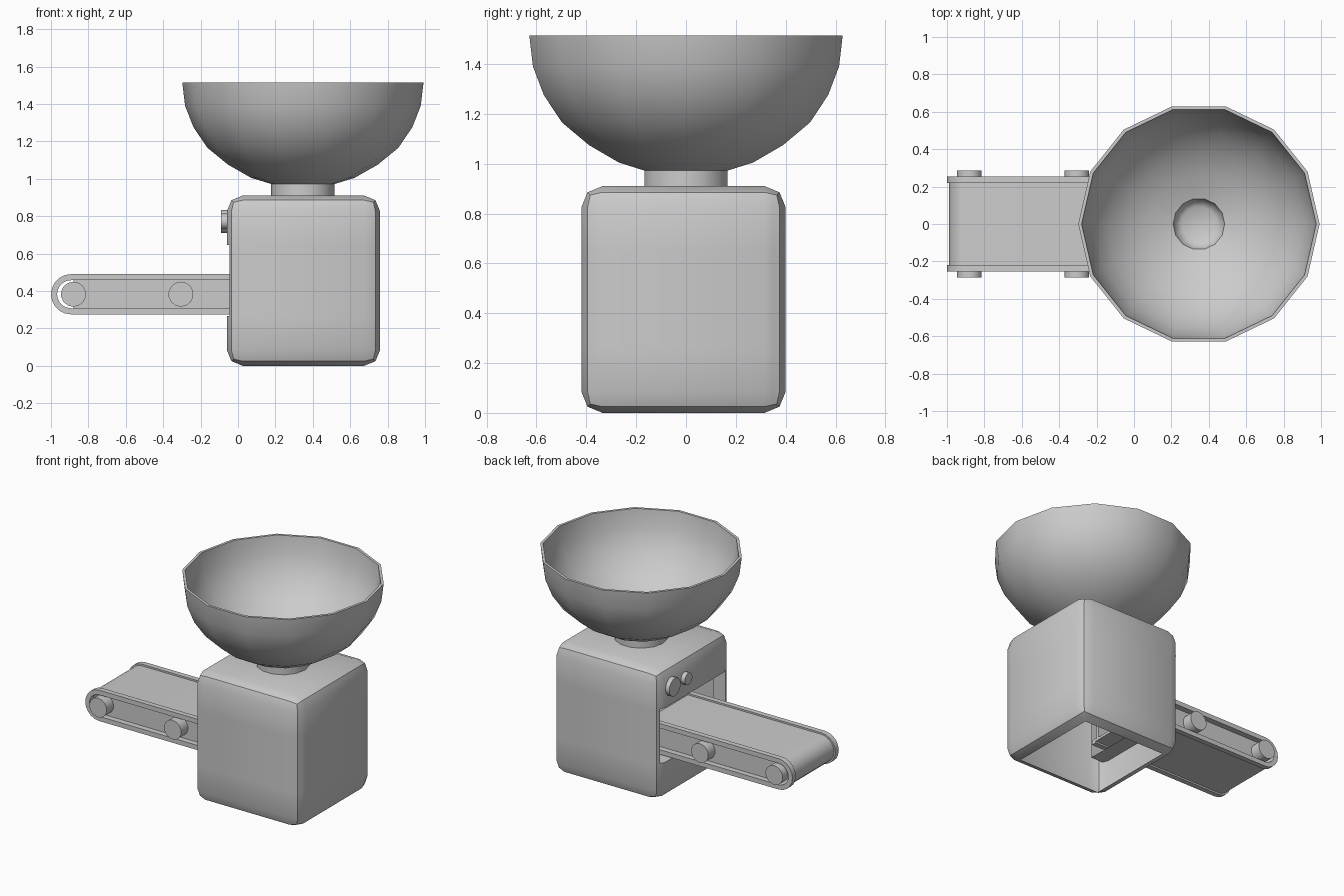
import bpy, bmesh, math
from mathutils import Vector, Matrix

if "Cube" in bpy.data.objects:
    bpy.data.objects.remove(bpy.data.objects["Cube"])


def make_object(name, bm, angle=40):
    mesh = bpy.data.meshes.new(name)
    bmesh.ops.recalc_face_normals(bm, faces=bm.faces)
    bm.to_mesh(mesh)
    bm.free()
    ob = bpy.data.objects.new(name, mesh)
    bpy.context.collection.objects.link(ob)
    bpy.ops.object.select_all(action='DESELECT')
    ob.select_set(True)
    bpy.context.view_layer.objects.active = ob
    bpy.ops.object.shade_smooth_by_angle(angle=math.radians(angle))
    return ob


def box(name, lo, hi):
    bm = bmesh.new()
    bmesh.ops.create_cube(bm, size=1)
    for v in bm.verts:
        v.co = Vector([lo[i] + (v.co[i] + 0.5) * (hi[i] - lo[i]) for i in range(3)])
    return make_object(name, bm)


def cylinder(name, centre, radius, length, axis, sides=14):
    bm = bmesh.new()
    rot = Matrix.Rotation(math.pi / 2, 4, axis)
    bmesh.ops.create_cone(bm, cap_ends=True, segments=sides, radius1=radius, radius2=radius,
                          depth=length, matrix=Matrix.Translation(centre) @ rot)
    return make_object(name, bm)


def lathe(name, profile, centre, sides):
    bm = bmesh.new()
    verts = [bm.verts.new((centre[0] + r, centre[1], z)) for r, z in profile]
    edges = [bm.edges.new(p) for p in zip(verts, verts[1:])]
    bmesh.ops.spin(bm, geom=verts + edges, cent=(*centre, 0), axis=(0, 0, 1),
                   angle=2 * math.pi, steps=sides)
    bmesh.ops.remove_doubles(bm, verts=bm.verts, dist=1e-4)
    return make_object(name, bm, 50)


def u_band(name, outer, inner, y0, y1):
    # U-shaped loop around the end roller, open inside the body
    cx, cz, end, n = -0.8925, 0.3825, 0.14, 10

    def path(r):
        arc = [(cx + r * math.cos(a), cz + r * math.sin(a))
               for a in (math.pi / 2 + math.pi * i / n for i in range(n + 1))]
        return [(end, cz + r)] + arc + [(end, cz - r)]
    bm = bmesh.new()
    rings = [[bm.verts.new((x, y, z)) for x, z in path(r)]
             for r, y in ((outer, y0), (outer, y1), (inner, y1), (inner, y0))]
    for k in range(4):
        a, b = rings[k], rings[(k + 1) % 4]
        for i in range(len(a) - 1):
            bm.faces.new((a[i], a[i + 1], b[i + 1], b[i]))
    for i in (0, -1):
        bm.faces.new([ring[i] for ring in rings])
    return make_object(name, bm)


# Body: rounded shell with an open bottom and a framed outlet on the left
lo, hi = Vector((-0.06, -0.42, 0)), Vector((0.76, 0.40, 0.91))
bm = bmesh.new()
bmesh.ops.create_cube(bm, size=1)
for v in bm.verts:
    v.co = Vector([lo[i] + (v.co[i] + 0.5) * (hi[i] - lo[i]) for i in range(3)])
bmesh.ops.bevel(bm, geom=bm.edges[:], offset=0.085, segments=2, profile=0.5, affect='EDGES')
y0, y1, z0, z1 = -0.37, 0.35, 0.265, 0.645
for co, no in (((0, y0, 0), (0, 1, 0)), ((0, y1, 0), (0, 1, 0)),
               ((0, 0, z0), (0, 0, 1)), ((0, 0, z1), (0, 0, 1))):
    bmesh.ops.bisect_plane(bm, geom=bm.verts[:] + bm.edges[:] + bm.faces[:],
                           plane_co=co, plane_no=no)
outlet = []
for f in bm.faces:
    c = f.calc_center_median()
    if c.x < 0.02 and y0 < c.y < y1 and z0 < c.z < z1:
        outlet.append(f)
bmesh.ops.delete(bm, geom=outlet, context='FACES')
rim = [e for e in bm.edges if e.is_boundary]
new = bmesh.ops.extrude_edge_only(bm, edges=rim)['geom']
for v in new:
    if isinstance(v, bmesh.types.BMVert):
        v.co.x = 0.05
floor = [f for f in bm.faces if f.calc_center_median().z < 0.003]
bmesh.ops.delete(bm, geom=floor, context='FACES')
make_object("body", bm)

# Hopper: neck and thin fourteen-sided bowl
outer = [(0.17, 0.90), (0.17, 0.972), (0.277, 1.005), (0.40, 1.075),
         (0.51, 1.165), (0.585, 1.275), (0.63, 1.39), (0.645, 1.515)]
inner = [(0.627, 1.515), (0.612, 1.395), (0.567, 1.285), (0.495, 1.18),
         (0.39, 1.093), (0.27, 1.025), (0.138, 0.985), (0.125, 0.94), (0.095, 0.92), (0, 0.92)]
lathe("hopper_bowl", outer + inner, (0.347, 0), 14)

# Conveyor: belt, raised rims, side panels and rollers
u_band("conveyor_belt", 0.096, 0.078, -0.22, 0.22)
for side, label in ((-1, "front"), (1, "back")):
    a, b = sorted((side * 0.218, side * 0.255))
    u_band(label + "_belt_rim", 0.1075, 0.075, a, b)
    a, b = sorted((side * 0.19, side * 0.21))
    box(label + "_side_panel", (-0.88, a, 0.30), (0.14, b, 0.465))
for i, x in enumerate((-0.88, -0.305)):
    cylinder(f"roller_{i + 1}", (x, 0, 0.3825), 0.067, 0.57, 'X')

# Control knobs above the outlet
cylinder("large_knob", (-0.065, 0.25, 0.772), 0.063, 0.05, 'Y')
cylinder("small_knob", (-0.065, 0.10, 0.772), 0.042, 0.05, 'Y')
